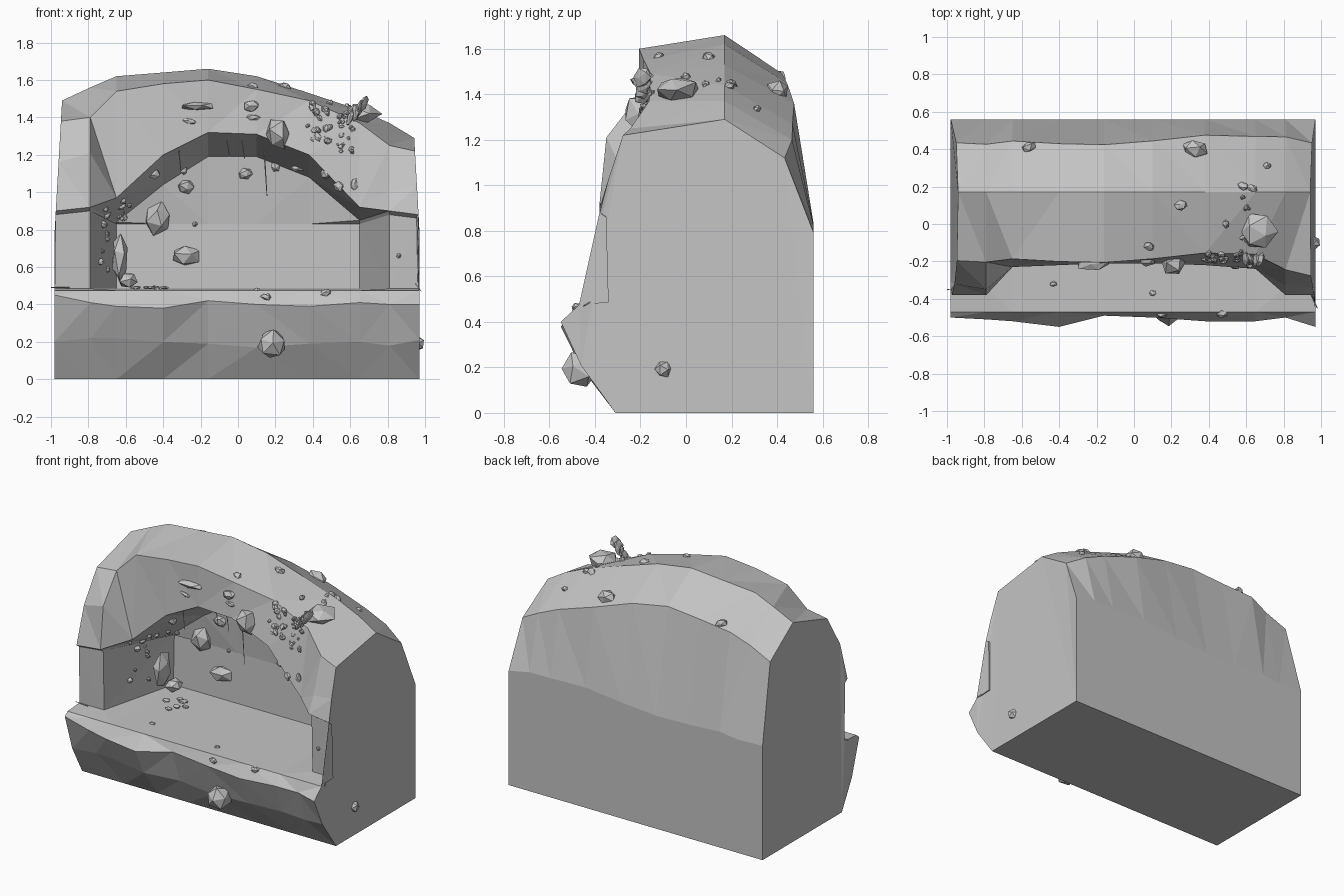
import bpy, bmesh, random
from math import pi
from mathutils import Vector, Matrix, Euler
from mathutils.bvhtree import BVHTree

random.seed(4)
cube = bpy.data.objects.get("Cube")
if cube:
    bpy.data.objects.remove(cube, do_unlink=True)

stone = bpy.data.materials.new("grey_stone")
stone.use_nodes = True
grey = (0.55, 0.55, 0.55, 1)
stone.diffuse_color = grey
stone.node_tree.nodes["Principled BSDF"].inputs["Base Color"].default_value = grey


def finish(bm, name):
    mesh = bpy.data.meshes.new(name)
    bm.to_mesh(mesh)
    mesh.materials.append(stone)
    obj = bpy.data.objects.new(name, mesh)
    bpy.context.collection.objects.link(obj)
    return obj


def section(x, ridge, rim, front_y, front_z, inner_z, lip_y, lip_z, mid_z):
    """Closed outline of the rock at one x; pillars have no recess."""
    pillar = abs(x) > 0.7
    end = abs(x) > 0.9
    wall = -0.38 if pillar else 0.2
    floor = -0.34 if pillar else 0.22
    rim_y = -0.26 if x > 0.8 else -0.18
    wob = random.uniform(-0.03, 0.03)
    outline = [
        (0.56, 0), (0.56, 0.81 + wob), (0.45 + wob, ridge - 0.17),
        (0.17, ridge), (rim_y + wob, rim), (front_y, front_z),
        (wall, inner_z), (wall + 0.03, inner_z - 0.02 if pillar else 0.83),
        (floor, 0.485), (-0.47, 0.475), (lip_y, lip_z),
        (lip_y * 0.84, mid_z), (-0.31, 0)]
    taper = 0.035 if end else 0
    return [Vector((x * (1 - taper * max(0, z - 0.8) / 0.6), y, z)) for y, z in outline]


# Main rock: sections lofted from side to side, with the alcove in the middle
stations = [
    (-0.98, 1.49, 1.38, -0.32, 1.16, 0.90, -0.50, 0.45, 0.20),
    (-0.79, 1.56, 1.40, -0.35, 1.21, 0.92, -0.51, 0.41, 0.22),
    (-0.65, 1.62, 1.54, -0.23, 0.97, 0.84, -0.52, 0.39, 0.22),
    (-0.40, 1.64, 1.58, -0.22, 1.20, 1.04, -0.55, 0.38, 0.20),
    (-0.16, 1.66, 1.60, -0.21, 1.32, 1.19, -0.49, 0.42, 0.19),
    (0.10, 1.62, 1.55, -0.21, 1.31, 1.19, -0.50, 0.40, 0.17),
    (0.38, 1.53, 1.49, -0.22, 1.20, 1.08, -0.52, 0.39, 0.19),
    (0.65, 1.44, 1.37, -0.24, 0.92, 0.85, -0.52, 0.41, 0.20),
    (0.81, 1.37, 1.25, -0.33, 1.01, 0.90, -0.50, 0.40, 0.18),
    (0.97, 1.29, 1.22, -0.34, 1.03, 0.88, -0.55, 0.40, 0.21)]
bm = bmesh.new()
rings = [[bm.verts.new(p) for p in section(*s)] for s in stations]
for a, b in zip(rings, rings[1:]):
    for i in range(len(a)):
        j = (i + 1) % len(a)
        bm.faces.new((a[i], a[j], b[j], b[i]))
bm.faces.new(rings[0])
bm.faces.new(rings[-1])
bmesh.ops.triangulate(bm, faces=bm.faces[:])
bmesh.ops.recalc_face_normals(bm, faces=bm.faces[:])
tree = BVHTree.FromBMesh(bm)
finish(bm, "alcove_rock")
bm.free()


def on_front(x, z):
    return tree.ray_cast(Vector((x, -2, z)), Vector((0, 1, 0)))[0]


def on_top(x, y):
    return tree.ray_cast(Vector((x, y, 3)), Vector((0, 0, -1)))[0]


def add_stone(bm, loc, size, tilt=0.0):
    """A rough faceted stone of the given full size."""
    rot = Euler([random.uniform(-tilt, tilt) for _ in range(3)]).to_matrix().to_4x4()
    mat = Matrix.Translation(loc) @ rot @ Matrix.Diagonal((*size, 1))
    verts = bmesh.ops.create_icosphere(bm, subdivisions=1, radius=0.52)["verts"]
    spin = Euler([random.uniform(0, pi) for _ in range(3)]).to_matrix()
    for v in verts:
        v.co = mat @ (spin @ v.co * random.uniform(0.85, 1.1))


# Large stones: position and size
bm = bmesh.new()
for loc, size in [
        ((0.18, -0.47, 0.19), (0.16, 0.16, 0.15)),
        ((-0.63, 0.07, 0.65), (0.09, 0.14, 0.27)),
        ((-0.59, 0.14, 0.53), (0.11, 0.11, 0.09)),
        ((0.66, -0.04, 1.42), (0.20, 0.20, 0.12)),
        ((0.96, -0.10, 0.195), (0.08, 0.08, 0.08)),
        ((-0.22, -0.20, 1.46), (0.19, 0.10, 0.05))]:
    add_stone(bm, loc, size)
finish(bm, "large_stones")
bm.free()

# Stones set into the front and the alcove walls: x, z, width, height
bm = bmesh.new()
for x, z, w, h in [
        (-0.43, 0.86, 0.16, 0.18), (-0.28, 0.66, 0.17, 0.11), (0.21, 1.31, 0.14, 0.17),
        (-0.28, 1.03, 0.09, 0.08), (-0.45, 1.10, 0.07, 0.06), (-0.29, 1.12, 0.04, 0.06),
        (-0.26, 1.38, 0.09, 0.03), (0.04, 1.10, 0.08, 0.06), (0.07, 1.46, 0.09, 0.07),
        (0.08, 1.40, 0.08, 0.03), (0.20, 1.14, 0.05, 0.06), (0.32, 1.13, 0.08, 0.04),
        (0.47, 1.10, 0.06, 0.06), (0.54, 1.03, 0.06, 0.06), (0.62, 1.04, 0.04, 0.08),
        (-0.23, 0.83, 0.03, 0.03), (0.15, 0.44, 0.06, 0.04), (0.86, 0.66, 0.03, 0.03)]:
    hit = on_front(x, z)
    if hit:
        add_stone(bm, hit, (w, min(w, h) * 0.9, h), 0.3)
finish(bm, "wall_stones")
bm.free()

# Stones lying on the roof and on the ledge: x, y, size
bm = bmesh.new()
for x, y, s in [
        (-0.56, 0.41, 0.08), (0.33, 0.40, 0.13), (0.71, 0.31, 0.05), (0.58, 0.20, 0.06),
        (0.63, 0.19, 0.06), (0.25, 0.10, 0.07), (0.08, -0.12, 0.06), (-0.43, -0.32, 0.04),
        (0.10, -0.37, 0.04), (0.47, -0.48, 0.06)]:
    add_stone(bm, on_top(x, y), (s * 1.1, s * 0.8, s * 0.7), 0.4)
finish(bm, "loose_stones")
bm.free()

# Patches of pebbles: centre x, centre z, spread x, spread z, count, size
bm = bmesh.new()
for cx, cz, sx, sz, count, size in [
        (0.43, 1.38, 0.07, 0.11, 16, 0.045), (0.57, 1.34, 0.06, 0.13, 22, 0.035),
        (-0.72, 0.75, 0.02, 0.22, 10, 0.045), (-0.61, 0.90, 0.03, 0.08, 8, 0.04)]:
    for _ in range(count):
        hit = on_front(cx + random.uniform(-sx, sx), cz + random.uniform(-sz, sz))
        if hit:
            s = size * random.uniform(0.6, 1.3)
            add_stone(bm, hit, (s, s * 0.6, s * 0.8), 1)
for _ in range(9):
    spot = (random.uniform(-0.6, -0.35), random.uniform(-0.12, 0.08), 0.49)
    add_stone(bm, spot, (0.05, 0.04, 0.02), 0.2)
finish(bm, "pebbles")
bm.free()


# Thin twigs sticking out near the ledge and roots hanging from the arch
def add_twig(bm, start, end, radius=0.004):
    a, b = Vector(start), Vector(end)
    turn = (b - a).to_track_quat('Z', 'Y').to_matrix().to_4x4()
    bmesh.ops.create_cone(bm, cap_ends=True, segments=4, radius1=radius, radius2=radius / 2,
                          depth=(b - a).length, matrix=Matrix.Translation((a + b) / 2) @ turn)


bm = bmesh.new()
for x, top, low in [(-0.32, 1.27, 1.10), (-0.06, 1.28, 1.19), (0.02, 1.28, 1.18), (0.14, 1.22, 0.98)]:
    add_twig(bm, (x, -0.15, top), (x + 0.015, -0.15, low))
add_twig(bm, (0.95, -0.38, 0.51), (0.98, -0.45, 0.47))
add_twig(bm, (-0.9, -0.36, 0.49), (-1.0, -0.35, 0.49))
finish(bm, "twigs_and_roots")
bm.free()

# Slivers of slate leaning on the right shoulder
bm = bmesh.new()
for i in range(4):
    add_stone(bm, (0.6 + i * 0.025, -0.19, 1.40 + i * 0.025), (0.03, 0.08, 0.10), 0.5)
finish(bm, "slate_slivers")
bm.free()
